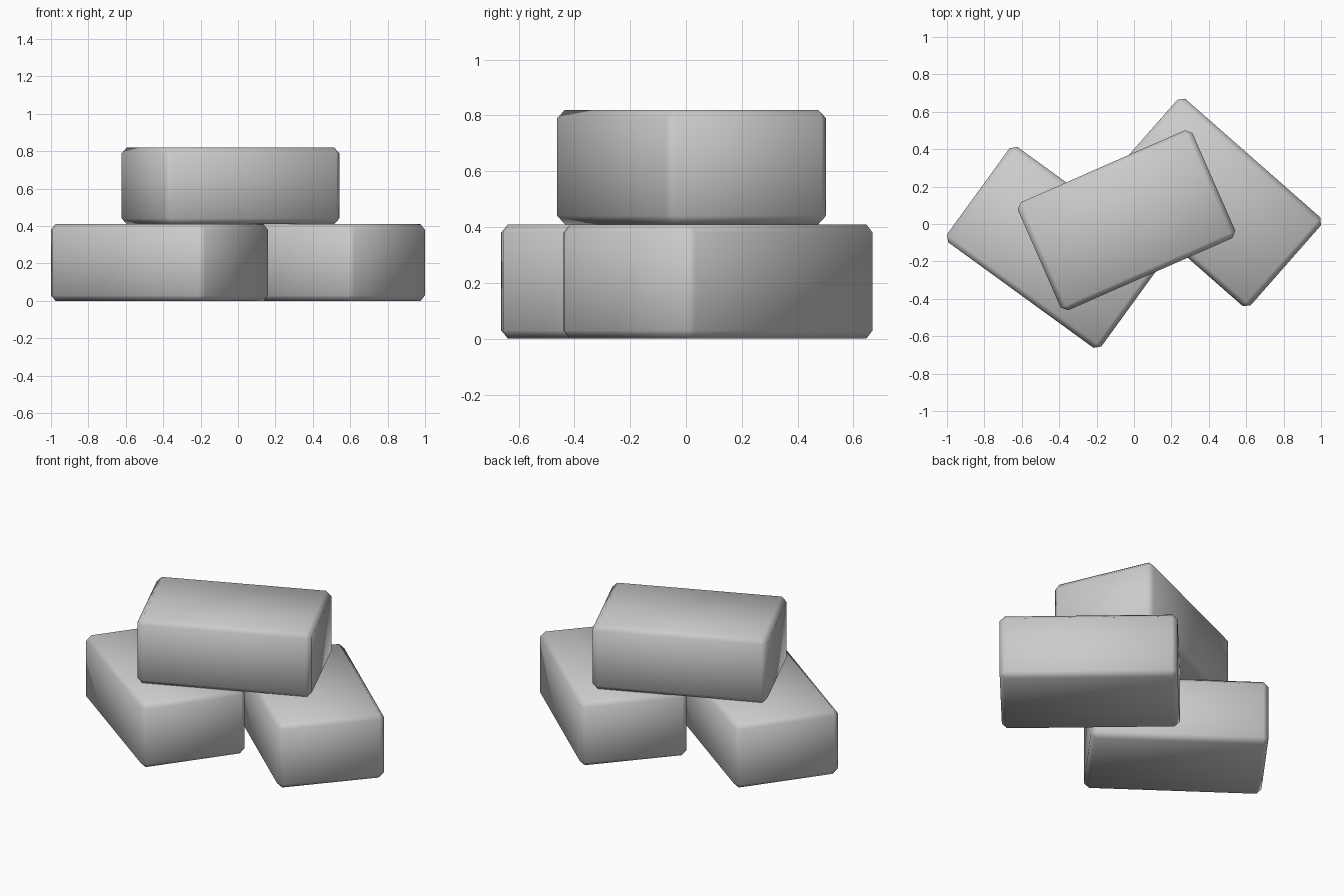
import bpy
import math

cube = bpy.data.objects.get("Cube")
if cube:
    bpy.data.objects.remove(cube, do_unlink=True)

# Plain stone colour shared by all blocks
stone = bpy.data.materials.new("grey_stone")
stone.use_nodes = True
GREY = (0.6, 0.6, 0.6, 1)
stone.diffuse_color = GREY
stone.node_tree.nodes["Principled BSDF"].inputs["Base Color"].default_value = GREY

LENGTH, WIDTH, HEIGHT, CHAMFER = 1.02, 0.63, 0.41, 0.03


def block(name, x, y, base, angle):
    """One chamfered brick, turned about the vertical."""
    bpy.ops.mesh.primitive_cube_add(size=1, location=(x, y, base + HEIGHT / 2))
    ob = bpy.context.object
    ob.name = name
    ob.scale = (LENGTH, WIDTH, HEIGHT)
    bpy.ops.object.transform_apply(location=False, rotation=False, scale=True)
    ob.rotation_euler.z = math.radians(angle)
    bevel = ob.modifiers.new("chamfer", "BEVEL")
    bevel.width = CHAMFER
    bevel.segments = 1
    bpy.ops.object.modifier_apply(modifier="chamfer")
    bpy.ops.object.shade_smooth()
    ob.data.materials.append(stone)


# Two blocks on the ground, one resting across them
block("lower_right_block", -0.42, -0.125, 0, -36)
block("lower_left_block", 0.428, 0.115, 0, -41.3)
block("upper_block", -0.04, 0.02, HEIGHT, 23.7)
